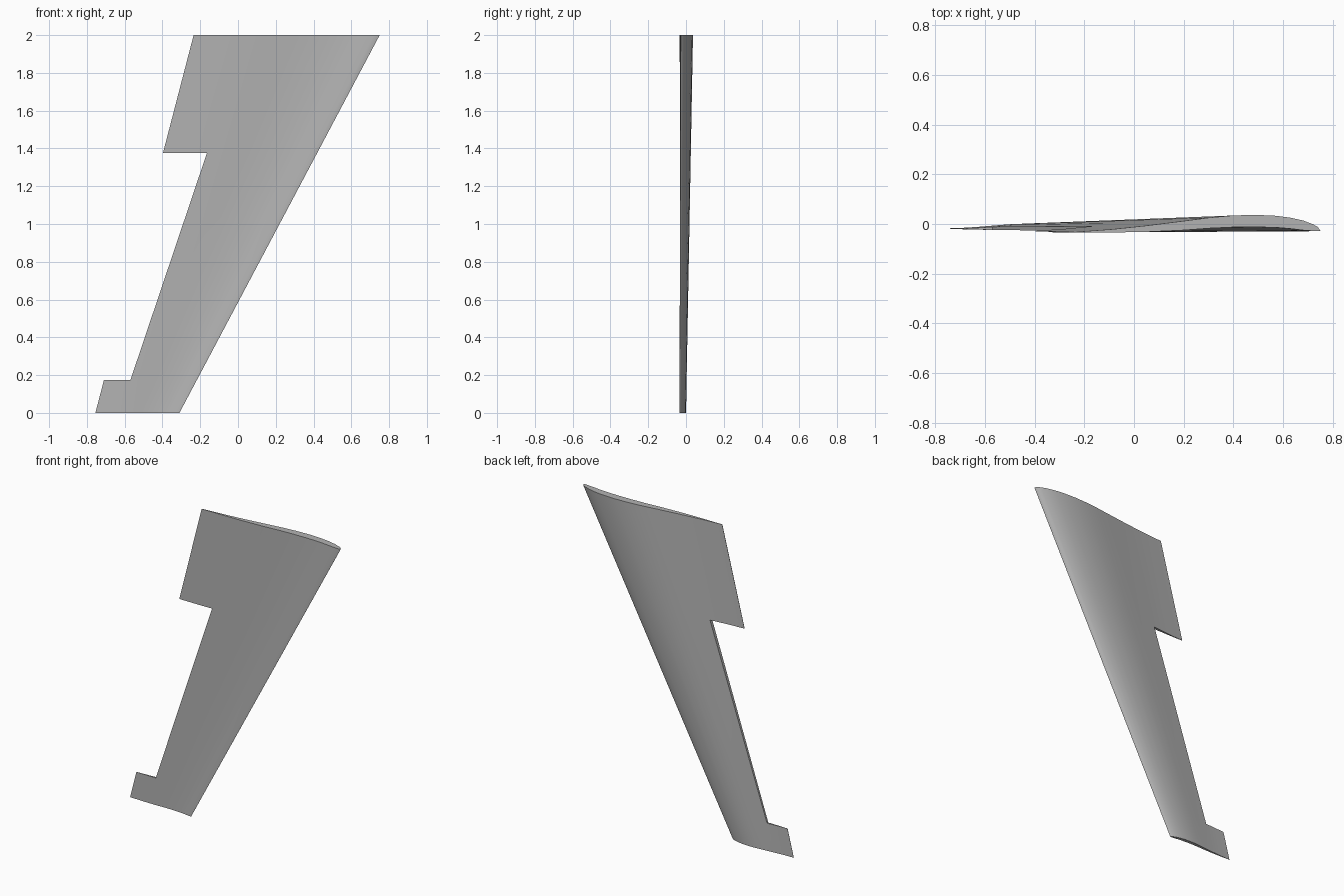
import bpy
import bmesh

default_cube = bpy.data.objects.get("Cube")
if default_cube:
    bpy.data.objects.remove(default_cube, do_unlink=True)

# Root aerofoil: chord fraction from the leading edge, upper y, lower y
PROFILE = [
    (0.0, -.027, -.0275), (.01, -.012, -.029), (.03, -.001, -.028),
    (.07, .014, -.025), (.12, .025, -.019), (.18, .033, -.014),
    (.27, .037, -.012), (.36, .034, -.013), (.45, .026, -.017),
    (.56, .012, -.025), (.715, -.007, -.032), (.85, -.021, -.034),
    (1.0, -.032, -.034),
]
HINGE = 10                       # profile index where the flap bay begins
STATIONS = [0, .175, 1.375, 2]   # spanwise breaks
BAY = 1                          # span strip that has the flap bay


def mix(tip, root, t):
    return tip + (root - tip) * t


def section(z):
    """Upper and lower points of the tapered, twisted aerofoil at height z."""
    t = z / 2
    lead, trail = mix(-.31, .75, t), mix(-.755, -.235, t)
    lead_y, trail_y = mix(-.034, -.027, t), mix(-.018, -.033, t)
    scale = (lead - trail) / .985
    rows = []
    for side in (1, 2):
        row = []
        for point in PROFILE:
            f = point[0]
            offset = point[side] - mix(-.027, -.033, f)
            row.append((mix(lead, trail, f), mix(lead_y, trail_y, f) + offset * scale, z))
        rows.append(row)
    return rows


def build_wing():
    bm = bmesh.new()
    grid = [[[bm.verts.new(p) for p in row] for row in section(z)] for z in STATIONS]
    last = len(PROFILE) - 1

    # Upper and lower skins, leaving the flap bay open
    for s in range(len(STATIONS) - 1):
        end = HINGE if s == BAY else last
        for side in (0, 1):
            a, b = grid[s][side], grid[s + 1][side]
            for j in range(end):
                bm.faces.new((a[j], a[j + 1], b[j + 1], b[j]))
        # Leading edge strip and rear wall of each strip
        for j in (0, end):
            bm.faces.new((grid[s][0][j], grid[s][1][j],
                          grid[s + 1][1][j], grid[s + 1][0][j]))

    # Root and tip caps, and the two end walls of the flap bay
    for s, start in ((0, 0), (BAY, HINGE), (BAY + 1, HINGE), (len(STATIONS) - 1, 0)):
        upper, lower = grid[s]
        bm.faces.new(upper[start:] + lower[start:][::-1])

    bmesh.ops.recalc_face_normals(bm, faces=bm.faces)
    mesh = bpy.data.meshes.new("wing_panel")
    bm.to_mesh(mesh)
    bm.free()
    wing = bpy.data.objects.new("wing_panel", mesh)
    bpy.context.collection.objects.link(wing)
    return wing


wing = build_wing()

# Plain grey skin
grey = bpy.data.materials.new("wing_grey")
grey.use_nodes = True
colour = (.45, .45, .45, 1)
grey.diffuse_color = colour
grey.node_tree.nodes["Principled BSDF"].inputs["Base Color"].default_value = colour
wing.data.materials.append(grey)

# Smooth skins with crisp cap edges
bpy.ops.object.select_all(action="DESELECT")
wing.select_set(True)
bpy.context.view_layer.objects.active = wing
bpy.ops.object.shade_smooth_by_angle(angle=.6)
